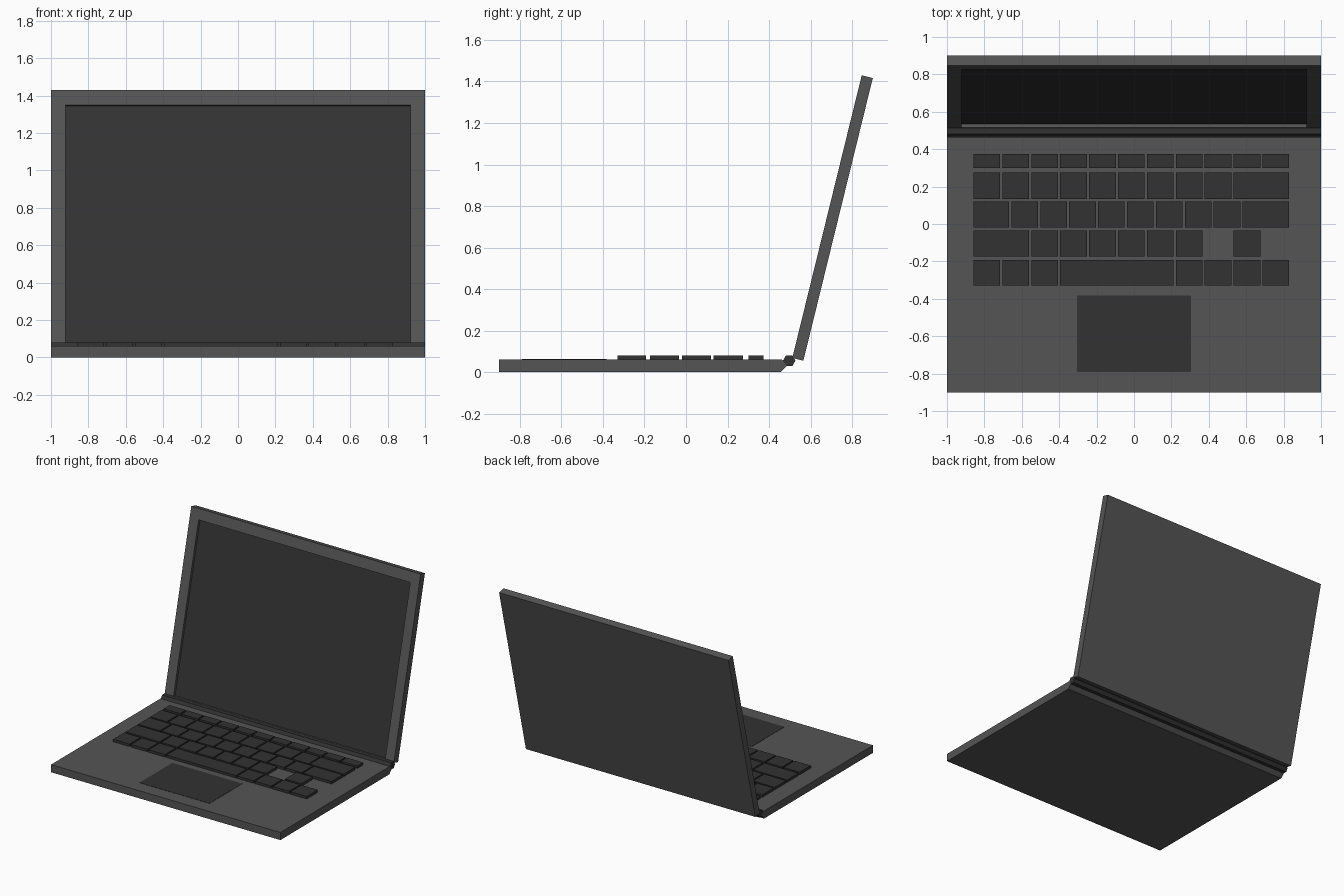
import bpy, bmesh, math
from mathutils import Matrix, Vector

if "Cube" in bpy.data.objects:
    bpy.data.objects.remove(bpy.data.objects["Cube"], do_unlink=True)


def material(name, value):
    m = bpy.data.materials.new(name)
    m.use_nodes = True
    color = (value, value, value, 1)
    m.diffuse_color = color
    m.node_tree.nodes["Principled BSDF"].inputs["Base Color"].default_value = color
    return m


GREY = material("body grey", 0.09)
DARK = material("dark grey", 0.032)


def finish(bm, name, *mats):
    bmesh.ops.recalc_face_normals(bm, faces=bm.faces[:])
    mesh = bpy.data.meshes.new(name)
    bm.to_mesh(mesh)
    bm.free()
    for m in mats:
        mesh.materials.append(m)
    ob = bpy.data.objects.new(name, mesh)
    bpy.context.scene.collection.objects.link(ob)
    return ob


def extrude_x(name, profile, mat):
    """Sweep a (y, z) side profile across the full width."""
    bm = bmesh.new()
    face = bm.faces.new([bm.verts.new((-1, y, z)) for y, z in profile])
    moved = bmesh.ops.extrude_face_region(bm, geom=[face])["geom"]
    verts = [v for v in moved if isinstance(v, bmesh.types.BMVert)]
    bmesh.ops.translate(bm, vec=(2, 0, 0), verts=verts)
    return finish(bm, name, mat)


def box(name, x0, x1, y0, y1, z0, z1, mat):
    bm = bmesh.new()
    place = Matrix.Translation(((x0 + x1) / 2, (y0 + y1) / 2, (z0 + z1) / 2))
    size = Matrix.Diagonal((x1 - x0, y1 - y0, z1 - z0, 1))
    bmesh.ops.create_cube(bm, size=1, matrix=place @ size)
    return finish(bm, name, mat)


# Base slab with undercut rear edge, and six-sided hinge bar
extrude_x("base", [(-0.9, 0), (0.455, 0), (0.485, 0.03), (0.467, 0.055),
                   (0.463, 0.06), (-0.9, 0.06)], GREY)
HINGE_R = 0.03
extrude_x("hinge", [(0.497 + HINGE_R * math.cos(math.radians(a)),
                     0.055 + HINGE_R * math.sin(math.radians(a)))
                    for a in range(0, 360, 60)], DARK)

# Trackpad plate
box("trackpad", -0.305, 0.305, -0.79, -0.382, 0.058, 0.062, DARK)

# Keyboard: each row is (front y, back y, widths in key units; negative = gap)
UNIT, LEFT, GAP = 0.1545, -0.858, 0.012
rows = [
    (0.30, 0.373, [1] * 11),
    (0.133, 0.275, [1] * 9 + [2]),
    (-0.02, 0.12, [1.31] + [1] * 8 + [1.69]),
    (-0.174, -0.034, [2] + [1] * 6 + [-1, 1]),
    (-0.329, -0.192, [1] * 3 + [4] + [1] * 4),
]
for r, (y0, y1, widths) in enumerate(rows):
    x = LEFT
    for k, w in enumerate(widths):
        if w > 0:
            box(f"key_{r + 1}_{k + 1}", x, x + w * UNIT - GAP, y0, y1, 0.055, 0.08, DARK)
        x += abs(w) * UNIT

# Lid with recessed screen, built upright and then tilted back
HEIGHT, THICK, DEPTH = 1.402, 0.055, 0.02
bm = bmesh.new()


def loop(x, z0, z1, y):
    return [bm.verts.new(p) for p in ((-x, y, z0), (x, y, z0), (x, y, z1), (-x, y, z1))]


loops = [loop(1, 0, HEIGHT, THICK), loop(1, 0, HEIGHT, 0),
         loop(0.923, 0.013, HEIGHT - 0.082, 0), loop(0.923, 0.013, HEIGHT - 0.082, DEPTH)]
bm.faces.new(loops[0])
for a, b in zip(loops, loops[1:]):
    for i in range(4):
        j = (i + 1) % 4
        bm.faces.new((a[i], a[j], b[j], b[i]))
bm.faces.new(loops[3]).material_index = 1
lid = finish(bm, "lid", GREY, DARK)
lid.location = Vector((0, 0.512, 0.068))
lid.rotation_euler.x = -math.radians(13.8)
